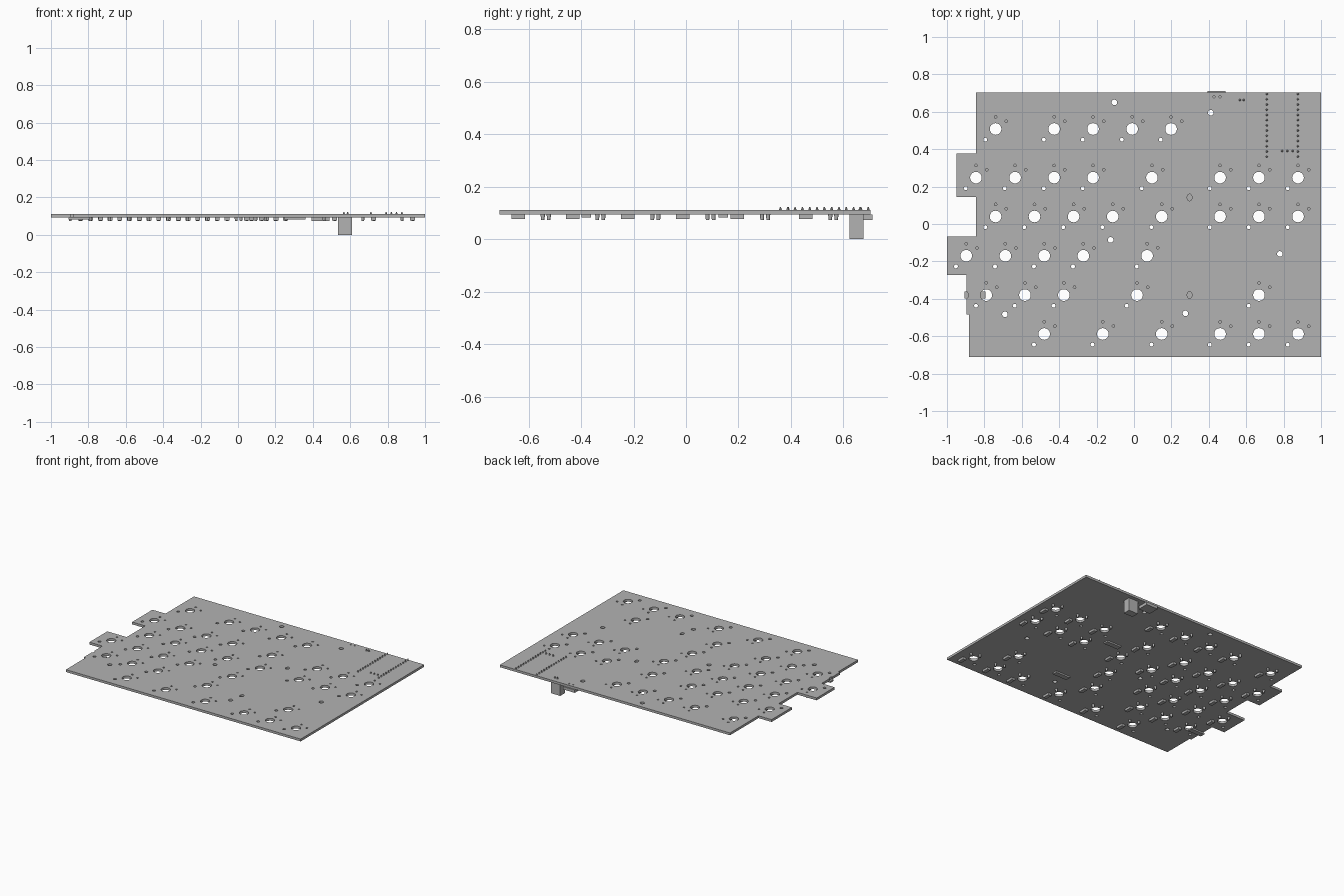
import bpy, bmesh
from math import cos, sin, pi
from mathutils import Matrix, Vector

old = bpy.data.objects.get("Cube")
if old:
    bpy.data.objects.remove(old, do_unlink=True)

BOTTOM, TOP = 0.094, 0.111

grey = bpy.data.materials.new("board grey")
grey.use_nodes = True
grey.diffuse_color = (0.45, 0.45, 0.45, 1)
grey.node_tree.nodes["Principled BSDF"].inputs["Base Color"].default_value = grey.diffuse_color


def add_object(name, mesh):
    ob = bpy.data.objects.new(name, mesh)
    bpy.context.scene.collection.objects.link(ob)
    mesh.materials.clear()
    mesh.materials.append(grey)
    return ob


def box(bm, x0, x1, y0, y1, z0, z1):
    size = Vector((x1 - x0, y1 - y0, z1 - z0))
    mid = Vector((x0 + x1, y0 + y1, z0 + z1)) / 2
    bmesh.ops.create_cube(bm, size=1, matrix=Matrix.Translation(mid) @ Matrix.Diagonal(size).to_4x4())


def peg(bm, x, y, z0, z1, r0, r1, sides=12):
    bmesh.ops.create_cone(bm, cap_ends=True, segments=sides, radius1=r0, radius2=r1,
                          depth=z1 - z0, matrix=Matrix.Translation((x, y, (z0 + z1) / 2)))


def finish(name, bm):
    mesh = bpy.data.meshes.new(name)
    bm.to_mesh(mesh)
    bm.free()
    return add_object(name, mesh)


# Switch positions, row by row
right_block = [0.46, 0.668, 0.877]
rows = {
    0.508: [-0.74, -0.427, -0.219, -0.01, 0.198],
    0.248: [-0.845, -0.636, -0.427, -0.219, 0.096] + right_block,
    0.04: [-0.74, -0.532, -0.323, -0.114, 0.148] + right_block,
    -0.17: [-0.897, -0.688, -0.48, -0.271, 0.07],
    -0.38: [-0.79, -0.583, -0.375, 0.016, 0.668],
    -0.588: [-0.48, -0.167, 0.148] + right_block,
}
switches = [(x, y) for y, xs in rows.items() for x in xs]
PINS = [(0, 0.065), (0.057, 0.042)]

# Circuit board: stepped outline with all holes, as one filled curve
curve = bpy.data.curves.new("board_profile", "CURVE")
curve.dimensions = "2D"
curve.fill_mode = "BOTH"
curve.extrude = (TOP - BOTTOM) / 2


def loop(points):
    spline = curve.splines.new("POLY")
    spline.points.add(len(points) - 1)
    for p, (x, y) in zip(spline.points, points):
        p.co = (x, y, 0, 1)
    spline.use_cyclic_u = True


def hole(x, y, rx, ry=None, sides=24):
    ry = ry or rx
    loop([(x + rx * cos(2 * pi * i / sides), y + ry * sin(2 * pi * i / sides)) for i in range(sides)])


notch = [(-0.896 + 0.01 * sin(pi * i / 6), -0.38 + 0.018 * cos(pi * i / 6)) for i in range(7)]
loop([(1, -0.711), (1, 0.703), (-0.845, 0.703), (-0.845, 0.377), (-0.95, 0.377),
      (-0.95, 0.145), (-0.845, 0.145), (-0.845, -0.068), (-1, -0.068), (-1, -0.273),
      (-0.896, -0.273)] + notch + [(-0.896, -0.484), (-0.882, -0.484), (-0.882, -0.711)])
for x, y in switches:
    hole(x, y, 0.031, sides=32)
    hole(x - 0.055, y - 0.057, 0.0105, sides=16)
    for dx, dy in PINS:
        hole(x + dx, y + dy, 0.007, sides=12)
for x, y in [(-0.105, 0.65), (0.41, 0.595), (-0.125, -0.085),
             (0.78, -0.16), (0.275, -0.478), (-0.69, -0.483)]:
    hole(x, y, 0.015)
for y in (0.142, -0.38):
    hole(0.297, y, 0.013, 0.018)
for x in (0.428, 0.459):
    hole(x, 0.68, 0.006, sides=12)

helper = bpy.data.objects.new("board_helper", curve)
bpy.context.scene.collection.objects.link(helper)
bpy.context.view_layer.update()
deps = bpy.context.evaluated_depsgraph_get()
mesh = bpy.data.meshes.new_from_object(helper.evaluated_get(deps))
bpy.data.objects.remove(helper, do_unlink=True)
mesh.transform(Matrix.Translation((0, 0, (TOP + BOTTOM) / 2)))
for poly in mesh.polygons:
    poly.use_smooth = False
add_object("circuit_board", mesh)

# Switch pin sockets and diodes beneath the board
sockets, diodes = bmesh.new(), bmesh.new()
for x, y in switches:
    for dx, dy in PINS:
        peg(sockets, x + dx, y + dy, 0.074, BOTTOM + 0.002, 0.0065, 0.0085)
    box(diodes, x + 0.043, x + 0.069, y - 0.078, y - 0.026, 0.078, BOTTOM)
finish("pin_sockets", sockets)
finish("diodes", diodes)

# Low flat bars behind the oval holes
bars = bmesh.new()
for x0, x1, y in [(0.245, 0.36, 0.142), (0.245, 0.36, -0.38), (-0.905, -0.795, -0.38)]:
    box(bars, x0, x1, y - 0.018, y + 0.018, 0.083, BOTTOM)
finish("light_bars", bars)

# Cable port on the back edge and tall plug block
port = bmesh.new()
box(port, 0.394, 0.488, 0.63, 0.711, 0.073, BOTTOM)
finish("cable_port", port)
plug = bmesh.new()
box(plug, 0.535, 0.61, 0.623, 0.676, 0, BOTTOM)
finish("plug_block", plug)

# Solder points standing above the board
solder = bmesh.new()
points = [(x, 0.36 + 0.0279 * i) for x in (0.71, 0.876) for i in range(13)]
points += [(0.792 + 0.0279 * i, 0.39) for i in range(3)]
points += [(0.566, 0.663), (0.586, 0.663)]
for x, y in points:
    peg(solder, x, y, TOP - 0.002, 0.123, 0.0065, 0.002, 8)
finish("solder_points", solder)
